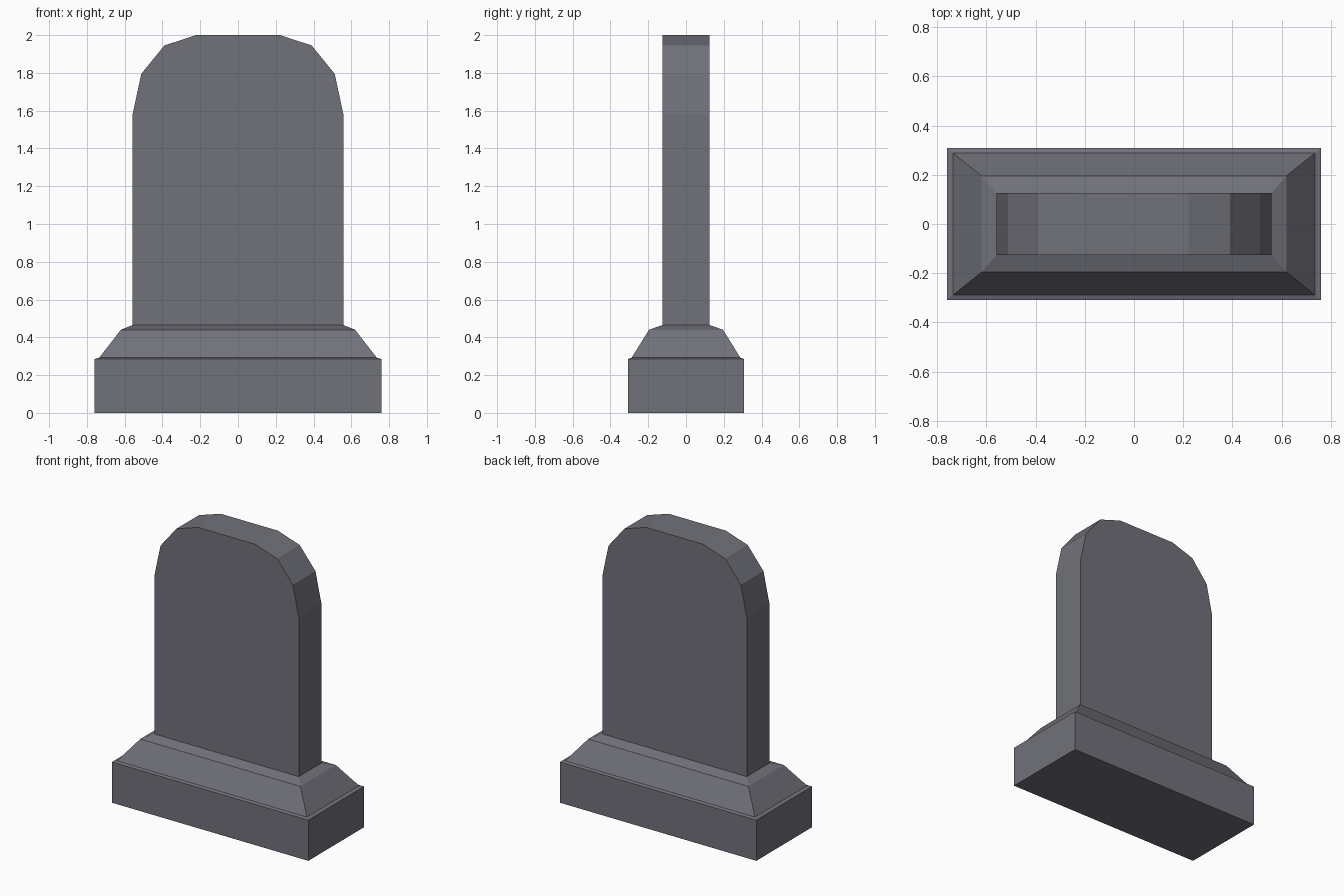
import bpy
import bmesh

cube = bpy.data.objects.get("Cube")
if cube:
    bpy.data.objects.remove(cube, do_unlink=True)

# Single grey stone colour
stone = bpy.data.materials.new("grey_stone")
stone.use_nodes = True
colour = (0.165, 0.165, 0.195, 1)
stone.diffuse_color = colour
shader = stone.node_tree.nodes["Principled BSDF"]
shader.inputs["Base Color"].default_value = colour
shader.inputs["Roughness"].default_value = 0.9


def loft(name, rings):
    """Skin a stack of closed rings and cap both ends."""
    bm = bmesh.new()
    loops = [[bm.verts.new(p) for p in ring] for ring in rings]
    for low, high in zip(loops, loops[1:]):
        for i in range(len(low)):
            j = (i + 1) % len(low)
            bm.faces.new((low[i], low[j], high[j], high[i]))
    bm.faces.new(loops[0][::-1])
    bm.faces.new(loops[-1])
    bmesh.ops.recalc_face_normals(bm, faces=bm.faces)
    mesh = bpy.data.meshes.new(name)
    bm.to_mesh(mesh)
    bm.free()
    mesh.materials.append(stone)
    obj = bpy.data.objects.new(name, mesh)
    bpy.context.collection.objects.link(obj)
    return obj


def rectangle(x, y, z):
    return [(-x, -y, z), (x, -y, z), (x, y, z), (-x, y, z)]


# Plinth: block, narrow ledge, steep slope and shallow slope
plinth_steps = [(0.76, 0.308, 0), (0.76, 0.308, 0.285), (0.735, 0.288, 0.292),
                (0.62, 0.196, 0.44), (0.558, 0.125, 0.465)]
loft("plinth", [rectangle(*step) for step in plinth_steps])

# Upright slab: half outline mirrored, then extruded through its depth
half = [(0.558, 0.465), (0.558, 1.58), (0.512, 1.795), (0.39, 1.945), (0.222, 2.0)]
outline = half + [(-x, z) for x, z in reversed(half)]
loft("headstone_slab", [[(x, y, z) for x, z in outline] for y in (-0.125, 0.125)])
